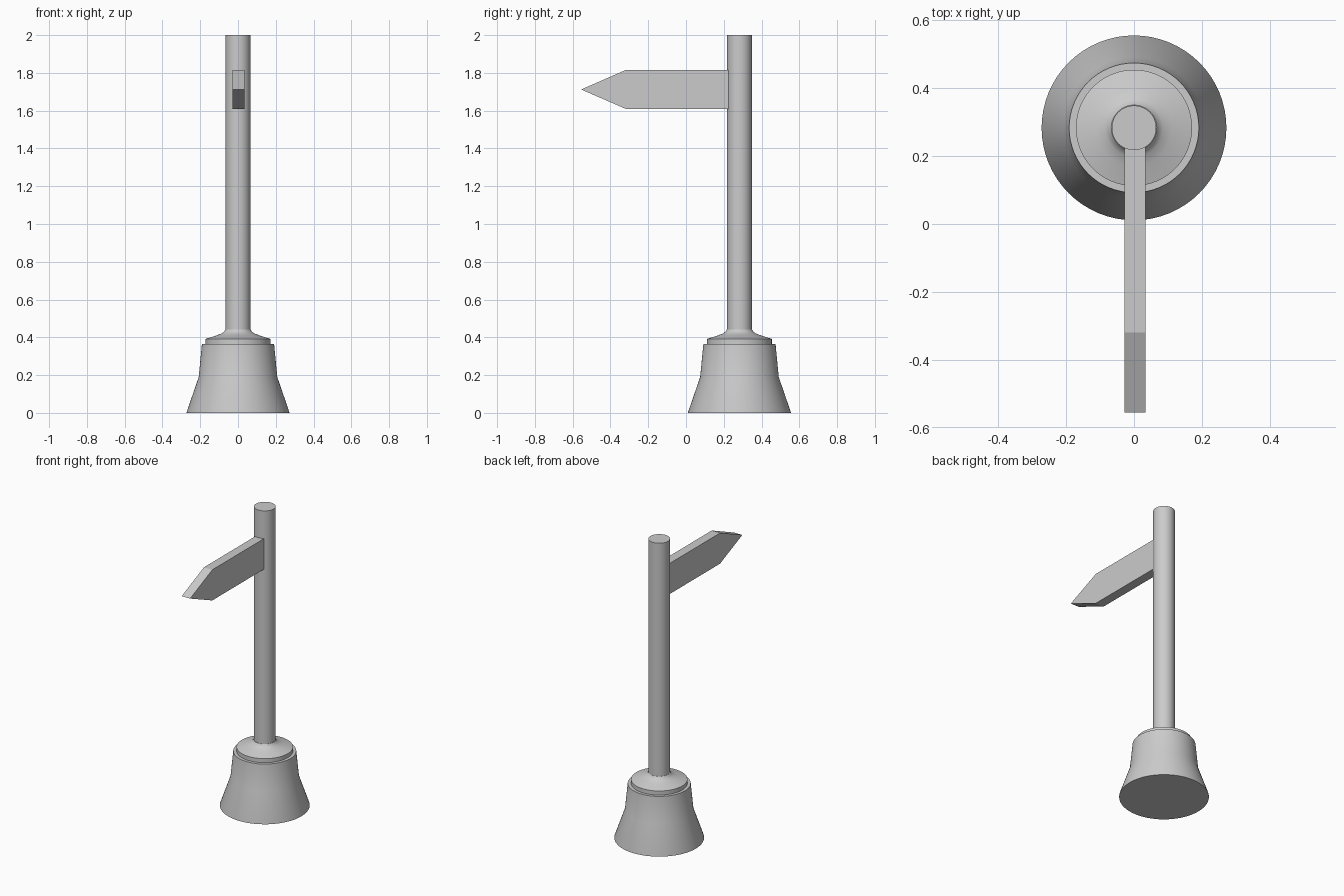
import bpy, bmesh, math

if "Cube" in bpy.data.objects:
    bpy.data.objects.remove(bpy.data.objects["Cube"])

CY = 0.283      # y of the post axis
SIDES = 64


def make_object(name, bm):
    bmesh.ops.recalc_face_normals(bm, faces=bm.faces)
    mesh = bpy.data.meshes.new(name)
    bm.to_mesh(mesh)
    bm.free()
    obj = bpy.data.objects.new(name, mesh)
    bpy.context.collection.objects.link(obj)
    return obj


def lathe(name, profile):
    """Closed solid of revolution from (radius, z) points, capped at both ends."""
    bm = bmesh.new()
    rings = []
    for r, z in profile:
        rings.append([bm.verts.new((r * math.cos(2 * math.pi * i / SIDES),
                                    CY + r * math.sin(2 * math.pi * i / SIDES), z))
                      for i in range(SIDES)])
    for a, b in zip(rings, rings[1:]):
        for i in range(SIDES):
            j = (i + 1) % SIDES
            bm.faces.new((a[i], a[j], b[j], b[i]))
    bm.faces.new(rings[0][::-1])
    bm.faces.new(rings[-1])
    obj = make_object(name, bm)
    bpy.ops.object.select_all(action='DESELECT')
    obj.select_set(True)
    bpy.context.view_layer.objects.active = obj
    bpy.ops.object.shade_smooth_by_angle(angle=math.radians(35))
    return obj


# flared base with stepped rim and curved collar
lathe("base", [(0.272, 0), (0.272, 0.004), (0.208, 0.19), (0.191, 0.365),
               (0.171, 0.365), (0.171, 0.392), (0.145, 0.40), (0.112, 0.411),
               (0.085, 0.421), (0.073, 0.431), (0.067, 0.441), (0.060, 0.441)])

# round post
lathe("post", [(0.0655, 0.43), (0.0655, 2.0)])

# pointed sign board
outline = [(0.226, 1.61), (0.226, 1.815), (-0.32, 1.815), (-0.555, 1.712), (-0.32, 1.61)]
bm = bmesh.new()
face = bm.faces.new([bm.verts.new((-0.028, y, z)) for y, z in outline])
ext = bmesh.ops.extrude_face_region(bm, geom=[face])
bmesh.ops.translate(bm, vec=(0.062, 0, 0),
                    verts=[v for v in ext["geom"] if isinstance(v, bmesh.types.BMVert)])
make_object("sign_board", bm)
